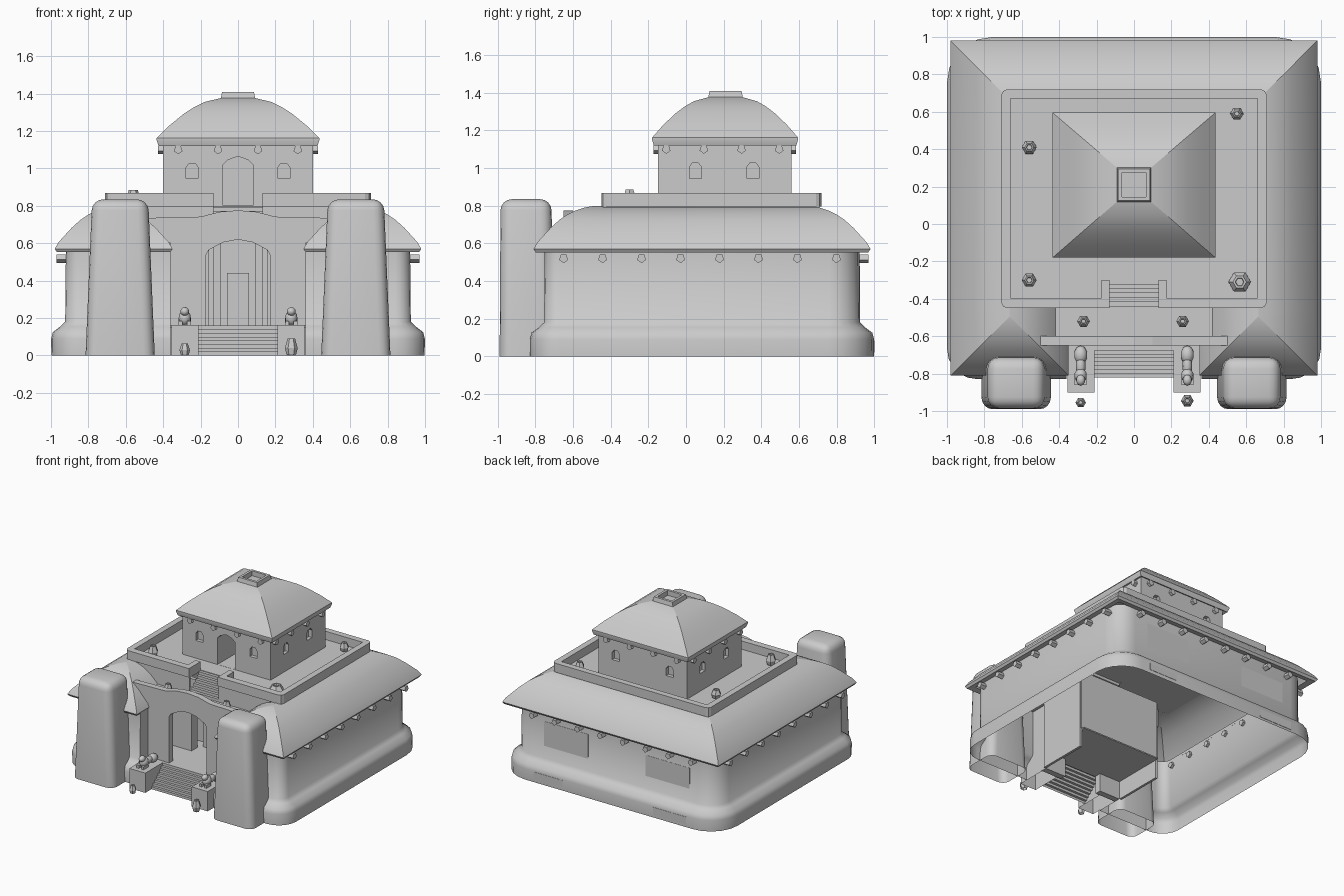
import bpy, bmesh, math
from mathutils import Vector

if "Cube" in bpy.data.objects:
    bpy.data.objects.remove(bpy.data.objects["Cube"])


def finish(name, bm):
    bmesh.ops.recalc_face_normals(bm, faces=bm.faces)
    me = bpy.data.meshes.new(name)
    bm.to_mesh(me)
    bm.free()
    ob = bpy.data.objects.new(name, me)
    bpy.context.collection.objects.link(ob)
    return ob


def prism(bm, pts, a, b, axis):
    """Extrude a 2D outline from a to b along the given axis."""
    def co(p, d):
        return {'x': (d, p[0], p[1]), 'y': (p[0], d, p[1]), 'z': (p[0], p[1], d)}[axis]
    lo = [bm.verts.new(co(p, a)) for p in pts]
    hi = [bm.verts.new(co(p, b)) for p in pts]
    bm.faces.new(lo)
    bm.faces.new(hi[::-1])
    for i in range(len(pts)):
        j = (i + 1) % len(pts)
        bm.faces.new((lo[i], lo[j], hi[j], hi[i]))


def extrude(name, pts, a, b, axis):
    bm = bmesh.new()
    prism(bm, pts, a, b, axis)
    return finish(name, bm)


def box(name, x0, x1, y0, y1, z0, z1):
    return extrude(name, [(x0, y0), (x1, y0), (x1, y1), (x0, y1)], z0, z1, 'z')


def loft(name, rings, closed=True, cap=False, hips=False):
    """Skin a stack of rings of 3D points; hips keeps the rising edges sharp."""
    bm = bmesh.new()
    vs = [[bm.verts.new(p) for p in r] for r in rings]
    n = len(vs[0])
    for r, s in zip(vs, vs[1:]):
        for i in range(n if closed else n - 1):
            j = (i + 1) % n
            bm.faces.new((r[i], r[j], s[j], s[i]))
        if hips:
            for a, b in zip(r, s):
                bm.edges.get((a, b)).smooth = False
    if cap:
        bm.faces.new(vs[-1])
    return finish(name, bm)


def rect(x0, x1, y0, y1, z):
    return [(x0, y0, z), (x1, y0, z), (x1, y1, z), (x0, y1, z)]


def mirror_outline(half):
    """Complete a right-half outline (x > 0) to the left."""
    return half + [(-x, z) for x, z in reversed(half) if x > 1e-6]


def steps(name, w, y, z, dy, dz, n):
    """Open sheet of treads and risers."""
    pts = [(y, z)]
    for i in range(n):
        pts += [(y + i * dy, z + (i + 1) * dz), (y + (i + 1) * dy, z + (i + 1) * dz)]
    return loft(name, [[(x, *p) for p in pts] for x in (-w, w)], closed=False)


def pot(name, x, y, z, r, h):
    prof = [(.6, 0), (.8, .1), (1, .45), (.7, .85), (.6, 1), (.4, 1), (.35, .8)]
    loft(name, [[(x + k * r * math.cos(i * math.pi / 3), y + k * r * math.sin(i * math.pi / 3), z + t * h)
                 for i in range(6)] for k, t in prof], cap=True)


def pent(u, v, r):
    return [(u + r * math.sin(i * math.tau / 5), v - r * math.cos(i * math.tau / 5)) for i in range(5)]


# Lower walls: open-front plan with a flared skirt and rounded corners
def wall_ring(off, z):
    half = [(.36, -.6), (.36, -.75 - off)]
    for cx, cy, a0, r in ((.84, -.67, -90, .08), (.76, .76, 0, .16)):
        for k in range(6):
            a = math.radians(a0 + k * 18)
            half.append((cx + (r + off) * math.cos(a), cy + (r + off) * math.sin(a)))
    return [(x, y, z) for x, y in half + [(-x, y) for x, y in half[::-1]]]


loft("lower_walls", [wall_ring(o, z) for o, z in
     ((.078, 0), (.079, .09), (.07, .125), (.03, .155), (.004, .18), (0, .58))], closed=False)

# Lower curved roof: three-sided main part and two hipped front wings
curve = [(.06, .56), (.012, .552), (0, .57), (.02, .605), (.09, .682), (.14, .727), (.18, .753), (.22, .773),
         (.27, .79), (.315, .798)]
loft("main_roof", [[(.98 - i, -.44, z), (.98 - i, .98 - i, z), (-.98 + i, .98 - i, z), (-.98 + i, -.44, z)]
                   for i, z in curve], closed=False, hips=True)
for s in (-1, 1):
    loft("wing_roof", [[(s * (.35 + i), -.44, z), (s * (.35 + i), -.81 + i, z), (s * (.98 - i), -.81 + i, z),
                        (s * (.98 - i), -.44, z)] for i, z in curve], closed=False, hips=True)

# Terrace floor with a notch for its steps, and the parapet around it
extrude("terrace_floor", mirror_outline([(.13, -.3), (.13, -.44), (.7, -.44), (.7, .71)]), .79, .8, 'z')
box("terrace_front_left", -.6, -.13, -.44, -.43, .64, .795)
box("terrace_front_right", .13, .6, -.44, -.43, .64, .795)
steps("terrace_steps", .13, -.44, .66, .0233, .0225, 6)
bm = bmesh.new()
for s in (-1, 1):
    corner = [(.68, .72), (.7, .71), (.71, .69), (.71, -.42), (.7, -.44), (.68, -.45)]
    half = [(.13, -.3), (.175, -.3), (.175, -.395), (.66, -.395), (.66, .67), (0, .67), (0, .72)]
    prism(bm, [(s * x, y) for x, y in half + corner + [(.13, -.45)]], .795, .868, 'z')
finish("parapet", bm)

# Tower with arched doorway and windows
tower = box("tower", -.4, .4, -.15, .56, .79, 1.14)
bm = bmesh.new()
prism(bm, mirror_outline([(.08, .801), (.08, 1.02), (.055, 1.045), (0, 1.065)]), -.25, .2, 'y')


def window(c):
    return [(c - .032, .945), (c + .032, .945), (c + .032, 1.005), (c + .016, 1.027), (c - .016, 1.027), (c - .032, 1.005)]


for c in (-.245, .245):
    prism(bm, window(c), -.2, -.12, 'y')
    prism(bm, window(c), .53, .6, 'y')
for c in (.05, .355):
    prism(bm, window(c), -.45, -.37, 'x')
    prism(bm, window(c), .37, .45, 'x')
cutter = finish("opening_cutter", bm)
cutter.hide_render = True
mod = tower.modifiers.new("openings", 'BOOLEAN')
mod.object = cutter
mod.solver = 'EXACT'
bpy.context.view_layer.objects.active = tower
bpy.ops.object.modifier_apply(modifier="openings")
bpy.data.objects.remove(cutter)

# Tower roof and its hollow square cap
rings = [(.1, 1.13), (.03, 1.12), (0, 1.15), (0, 1.162), (.2, 1.23), (.42, 1.292), (.58, 1.328), (.74, 1.355), (1, 1.377)]
loft("tower_roof", [rect(-.435 + .345 * t, .435 - .345 * t, -.18 + .3 * t, .595 - .295 * t, z) for t, z in rings], hips=True)
loft("roof_cap", [rect(-w, w, .21 - w, .21 + w, z) for w, z in
                  ((.095, 1.36), (.085, 1.41), (.065, 1.41), (.065, 1.37))], cap=True)

# Beam ends under both eaves
bm = bmesh.new()
for i in range(8):
    for s in (-1, 1):
        prism(bm, pent(-.65 + i * .207, .52, .025), s * .9, s * .97, 'x')
    prism(bm, pent(-.72 + i * .206, .52, .025), .9, .97, 'y')
for i in range(4):
    for s in (-1, 1):
        prism(bm, pent(-.105 + i * .2, 1.1, .024), s * .38, s * .428, 'x')
    for a, b in ((-.172, -.12), (.54, .585)):
        prism(bm, pent(-.32 + i * .2133, 1.1, .024), a, b, 'y')
finish("beam_ends", bm)

# Rounded, tapering front buttresses, open underneath
for s in (-1, 1):
    bm = bmesh.new()
    lo = [bm.verts.new((s * x, y, 0)) for x, y in ((.445, -.99), (.815, -.99), (.815, -.7), (.445, -.7))]
    hi = [bm.verts.new((s * x, y, .835)) for x, y in ((.48, -.985), (.78, -.985), (.78, -.715), (.48, -.715))]
    bm.faces.new(hi)
    for i in range(4):
        j = (i + 1) % 4
        bm.faces.new((lo[i], lo[j], hi[j], hi[i]))
    edges = [e for e in bm.edges if max(v.co.z for v in e.verts) > .5]
    bmesh.ops.bevel(bm, geom=edges, offset=.06, segments=4, profile=.5, affect='EDGES')
    finish("buttress", bm)

# Arched entrance wall, porch and door
half_out = [(.36, 0), (.36, .6), (.5, .66), (.5, .735), (.2, .742), (.1, .768), (0, .776)]
outline = half_out + [(-x, z) for x, z in half_out[-2::-1]]
opening = [(-.17, 0), (-.17, .54), (-.155, .565), (-.08, .605), (0, .62), (.08, .605), (.155, .565), (.17, .54), (.17, 0)]
extrude("entrance_arch", outline + opening, -.65, -.6, 'y')
box("porch_floor", -.36, .36, -.66, -.15, .15, .16)
box("porch_roof", -.46, .46, -.62, -.43, .64, .66)
box("porch_back_wall", -.37, .37, -.2, -.17, .16, .65)
box("door", -.06, .06, -.215, -.19, .16, .44)
for s in (-1, 1):
    box("porch_side_wall", *sorted((s * .36, s * .38)), -.6, -.18, .0, .65)
    box("inner_jamb", *sorted((s * .09, s * .13)), -.27, -.2, .16, .64)
    box("outer_jamb", *sorted((s * .155, s * .36)), -.38, -.3, .16, .64)

# Front stairs, pedestals and crouching guardian animals
steps("front_steps", .21, -.82, 0, .0205, .02, 8)
for s in (-1, 1):
    loft("stair_pedestal", [rect(*sorted((s * .21, s * .355)), -.9, -.63, z) for z in (0, .162)], cap=True)
    bm = bmesh.new()
    for y, z, rx, ry, rz in ((-.70, .19, .036, .05, .035), (-.76, .195, .026, .065, .028),
                             (-.81, .2, .034, .04, .042), (-.835, .235, .024, .03, .024)):
        r = bmesh.ops.create_icosphere(bm, subdivisions=2, radius=1)
        for v in r['verts']:
            v.co = Vector((s * .285 + v.co.x * rx, y + v.co.y * ry, z + v.co.z * rz))
    for dx in (-.022, .022):
        x = s * .285 + dx
        prism(bm, [(x - .01, -.86), (x + .01, -.86), (x + .01, -.8), (x - .01, -.8)], .16, .185, 'z')
    finish("guardian_animal", bm)

# Pots on the ground, porch roof and terrace
for x, y, z, r, h in ((-.285, -.955, 0, .028, .065), (.285, -.945, 0, .034, .09), (-.27, -.52, .66, .034, .075),
                      (.26, -.52, .66, .034, .075), (-.56, .41, .8, .04, .068), (-.56, -.3, .8, .04, .085),
                      (.55, .59, .8, .036, .068), (.565, -.31, .8, .06, .068)):
    pot("pot", x, y, z, r, h)

# Thin plaster patches on the back wall
for x, w, y, z0, z1 in ((.44, .2, .918, .28, .48), (-.48, .2, .918, .24, .45), (.55, .13, .992, .03, .085), (-.55, .15, .992, .02, .085)):
    box("plaster_patch", x - w, x + w, y, .923 if y < .95 else 1.001, z0, z1)

# Smooth the curved parts, keep edges sharp
for names, angle in ((("lower_walls",), 70), (("main_roof", "wing_roof", "tower_roof", "buttress", "guardian"), 40)):
    bpy.ops.object.select_all(action='DESELECT')
    for ob in bpy.context.scene.objects:
        if ob.name.startswith(names):
            ob.select_set(True)
            bpy.context.view_layer.objects.active = ob
    bpy.ops.object.shade_smooth_by_angle(angle=math.radians(angle))
